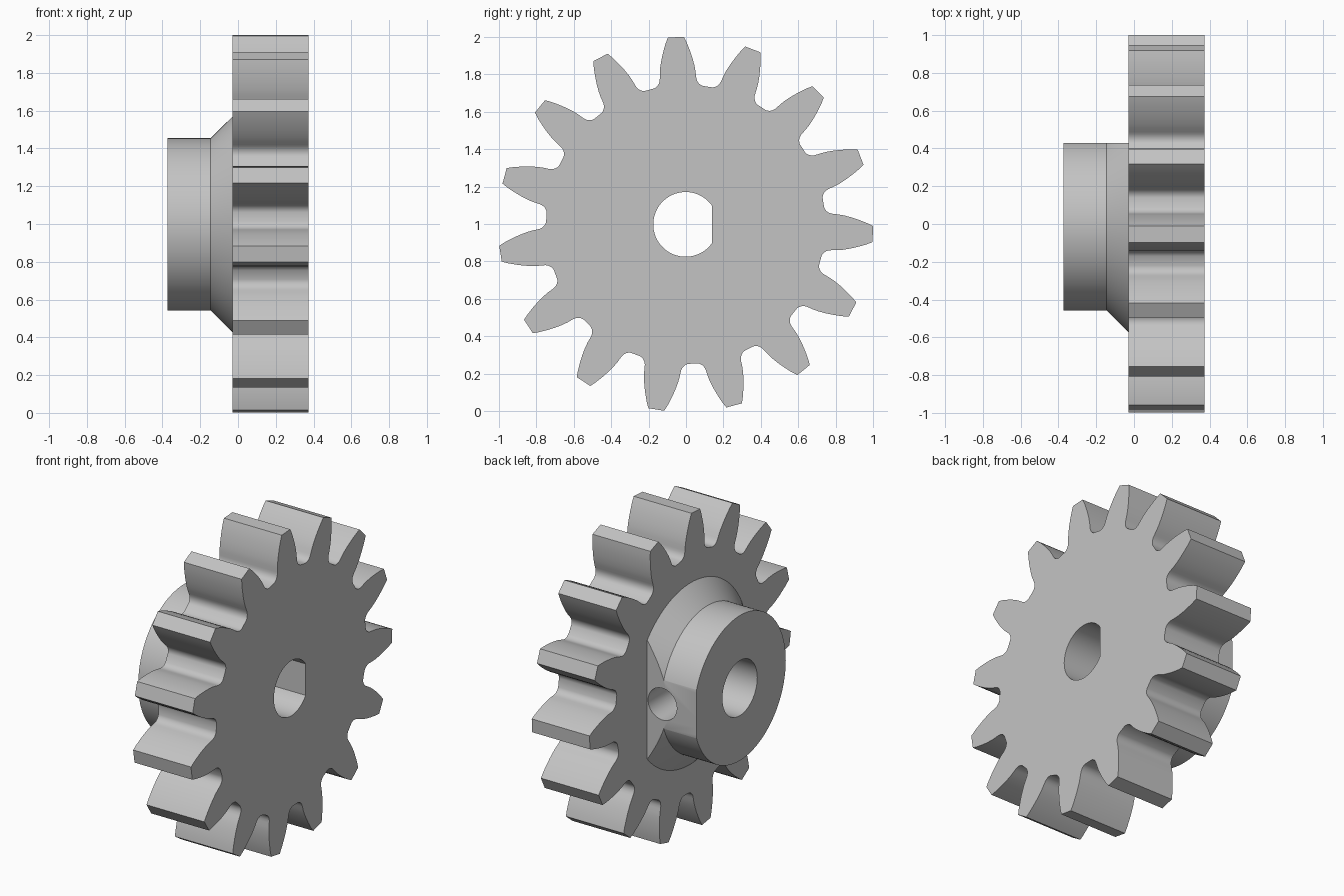
import bpy, bmesh
from math import sin, cos, radians, pi, sqrt

if "Cube" in bpy.data.objects:
    bpy.data.objects.remove(bpy.data.objects["Cube"], do_unlink=True)

CY, CZ = -0.002, 0.998          # shaft centre
FACE, FRONT, HUB_END = -0.03, 0.372, -0.373
BORE, BORE_FLAT, HUB_FLAT = 0.173, 0.142, 0.43
TEETH = 15

steel = bpy.data.materials.new("steel grey")
steel.use_nodes = True
steel.diffuse_color = (0.55, 0.55, 0.55, 1)
steel.node_tree.nodes["Principled BSDF"].inputs["Base Color"].default_value = (0.55, 0.55, 0.55, 1)


def finish(name, bm):
    bmesh.ops.recalc_face_normals(bm, faces=bm.faces)
    mesh = bpy.data.meshes.new(name)
    bm.to_mesh(mesh)
    bm.free()
    mesh.materials.append(steel)
    obj = bpy.data.objects.new(name, mesh)
    bpy.context.collection.objects.link(obj)
    return obj


def prism(name, outline, x0, x1):
    """Extrude a (y, z) outline about the shaft centre along x."""
    bm = bmesh.new()
    face = bm.faces.new([bm.verts.new((x0, CY + y, CZ + z)) for y, z in outline])
    out = bmesh.ops.extrude_face_region(bm, geom=[face])["geom"]
    bmesh.ops.translate(bm, vec=(x1 - x0, 0, 0),
                        verts=[v for v in out if isinstance(v, bmesh.types.BMVert)])
    return finish(name, bm)


def lathe(name, profile, n=128):
    """Revolve a closed (x, radius) profile around the shaft."""
    bm = bmesh.new()
    rings = [[bm.verts.new((x, CY + r * cos(2 * pi * i / n), CZ + r * sin(2 * pi * i / n)))
              for x, r in profile] for i in range(n)]
    for i in range(n):
        a, b = rings[i], rings[(i + 1) % n]
        for j in range(len(profile)):
            k = (j + 1) % len(profile)
            bm.faces.new((a[j], a[k], b[k], b[j]))
    return finish(name, bm)


def cut(obj, cutter):
    mod = obj.modifiers.new("cut", "BOOLEAN")
    mod.operation = "DIFFERENCE"
    mod.solver = "EXACT"
    mod.object = cutter
    bpy.context.view_layer.objects.active = obj
    bpy.ops.object.modifier_apply(modifier=mod.name)
    bpy.data.objects.remove(cutter, do_unlink=True)


# Gear wheel: half a tooth as (radius, degrees from tooth axis), mirrored and repeated
half = [(1.003, 2.45), (0.97, 3.4), (0.93, 4.4), (0.89, 5.35), (0.85, 6.2), (0.82, 6.7),
        (0.795, 7.0), (0.78, 7.25), (0.767, 7.7), (0.757, 8.35), (0.75, 9.1), (0.746, 10)]
tooth = [(r, -a) for r, a in reversed(half)] + half
outline = []
for t in range(TEETH):
    for r, a in tooth:
        ang = radians(93 + t * 360 / TEETH + a)
        outline.append((r * cos(ang), r * sin(ang)))
gear = prism("gear_wheel", outline, FACE, FRONT)

# D-shaped bore through the wheel
bore = [(min(BORE * cos(2 * pi * i / 96), 1), BORE * sin(2 * pi * i / 96)) for i in range(96)]
h = sqrt(BORE ** 2 - BORE_FLAT ** 2)
d_shape = [(BORE_FLAT, h)] + [p for p in bore if p[0] < BORE_FLAT] + [(BORE_FLAT, -h)]
cut(gear, prism("bore_cutter", d_shape, -1, 1))

# Hub with a conical shoulder and a round bore
hub = lathe("hub", [(HUB_END, BORE), (HUB_END, 0.456), (-0.145, 0.456),
                    (FACE, 0.57), (FACE, BORE)])

# Flat on the back side of the hub
flat = [(HUB_FLAT, -1), (1, -1), (1, 1), (HUB_FLAT, 1)]
cut(hub, prism("flat_cutter", flat, -1, 1))

# Set screw hole from the flat into the bore
bpy.ops.mesh.primitive_cylinder_add(vertices=48, radius=0.1, depth=0.7,
                                    location=(-0.136, CY + 0.35, CZ),
                                    rotation=(pi / 2, 0, 0))
cut(hub, bpy.context.object)

# Smooth flanks and round walls, crisp rims
for obj in (gear, hub):
    bpy.ops.object.select_all(action="DESELECT")
    obj.select_set(True)
    bpy.context.view_layer.objects.active = obj
    bpy.ops.object.shade_smooth_by_angle(angle=radians(32))
